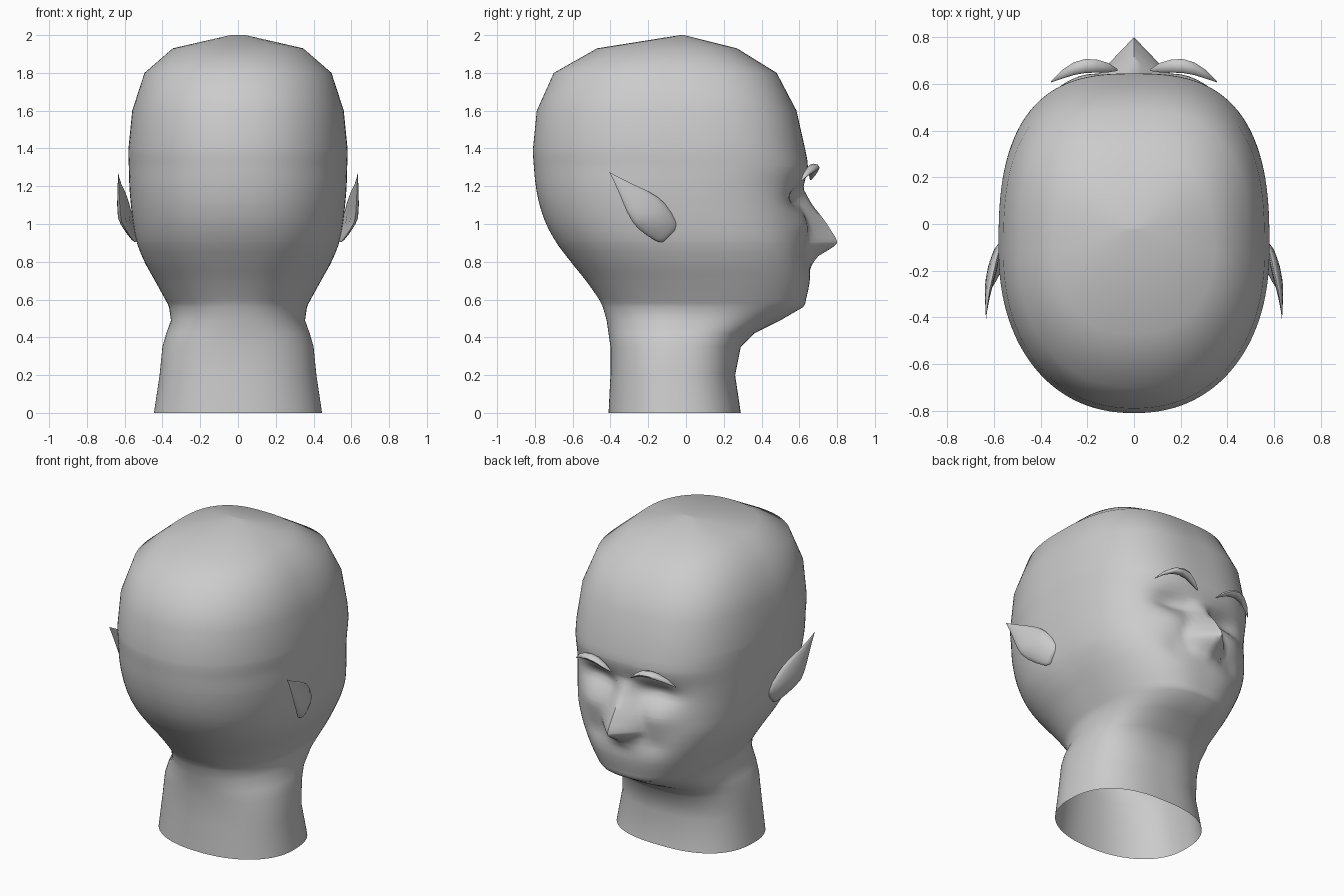
import bpy, bmesh, math
from mathutils import Vector

cube = bpy.data.objects.get("Cube")
if cube:
    bpy.data.objects.remove(cube, do_unlink=True)

clay = bpy.data.materials.new("grey_clay")
clay.use_nodes = True
GREY = (0.6, 0.6, 0.6, 1)
clay.diffuse_color = GREY
clay.node_tree.nodes["Principled BSDF"].inputs["Base Color"].default_value = GREY


def curve(table, t, col=1):
    """Smooth lookup through rows sorted by their first value."""
    t = min(max(t, table[0][0]), table[-1][0])
    last = len(table) - 1
    i = next(k for k in range(last) if t <= table[k + 1][0])

    def slope(k):
        a, b = table[max(k - 1, 0)], table[min(k + 1, last)]
        return (b[col] - a[col]) / (b[0] - a[0])

    a, b = table[i], table[i + 1]
    h = b[0] - a[0]
    u = (t - a[0]) / h
    ease = u * u * (3 - 2 * u)
    return (a[col] + (b[col] - a[col]) * ease
            + h * u * (1 - u) * ((1 - u) * slope(i) - u * slope(i + 1)))


def loft(name, rings, cap_start=False, cap_end=False, angle=60):
    """Skin a list of closed rings and shade the result smooth."""
    bm = bmesh.new()
    loops = [[bm.verts.new(p) for p in ring] for ring in rings]
    n = len(loops[0])
    for a, b in zip(loops, loops[1:]):
        for i in range(n):
            j = (i + 1) % n
            bm.faces.new((a[i], a[j], b[j], b[i]))
    if cap_start:
        bm.faces.new(loops[0][::-1])
    if cap_end:
        bm.faces.new(loops[-1])
    bmesh.ops.recalc_face_normals(bm, faces=bm.faces)
    mesh = bpy.data.meshes.new(name)
    bm.to_mesh(mesh)
    bm.free()
    obj = bpy.data.objects.new(name, mesh)
    bpy.context.collection.objects.link(obj)
    mesh.materials.append(clay)
    bpy.ops.object.select_all(action='DESELECT')
    obj.select_set(True)
    bpy.context.view_layer.objects.active = obj
    bpy.ops.object.shade_smooth_by_angle(angle=math.radians(angle))


# Head and neck: height, half width, back y, face y, roundness of the face side
PROFILE = [
    (0, .445, -.41, .29, 2.5), (.2, .415, -.4, .26, 2.5), (.35, .4, -.4, .29, 2.5),
    (.42, .38, -.41, .36, 2.4), (.49, .355, -.42, .5, 2.4), (.56, .365, -.44, .62, 2.4),
    (.6, .385, -.46, .635, 2.5), (.7, .44, -.53, .655, 2.6), (.8, .495, -.61, .655, 2.7),
    (.9, .535, -.685, .645, 2.8), (1, .555, -.74, .635, 2.8), (1.1, .567, -.775, .625, 2.8),
    (1.2, .575, -.795, .625, 2.8), (1.3, .578, -.805, .645, 2.75), (1.4, .58, -.81, .63, 2.75),
    (1.6, .56, -.79, .585, 2.8), (1.8, .495, -.7, .48, 2.8), (1.93, .345, -.47, .27, 2.7),
    (2, .04, -.03, -.01, 2)]
# Nose ridge: height, y of ridge, half width at the cheek
NOSE = [(.78, .665, .1), (.83, .7, .12), (.86, .75, .13), (.9, .8, .15), (.97, .765, .14),
        (1.03, .725, .12), (1.1, .67, .1), (1.18, .625, .08)]


def bump(x, z, cx, cz, sx, sz):
    return math.exp(-((abs(x) - cx) / sx) ** 2 - ((z - cz) / sz) ** 2)


def head_ring(z, count=128):
    w, back, face, power = (curve(PROFILE, z, c) for c in (1, 2, 3, 4))
    mid = back + (face - back) * .49
    ring = []
    for i in range(count):
        phi = 2 * math.pi * i / count
        s = math.sin(phi)
        front = math.cos(phi) >= 0
        n = power if front else 2.2
        depth = max(0, 1 - abs(s) ** n) ** (1 / n)
        x = w * s
        y = mid + depth * ((face if front else back) - mid)
        if front:
            # Eye sockets, cheeks, mouth and nose
            y -= .06 * bump(x, z, .2, 1.14, .13, .06)
            y += .02 * bump(x, z, .22, .99, .12, .07)
            y -= .015 * bump(x, z, .2, .82, .08, .06)
            if NOSE[0][0] <= z <= NOSE[-1][0]:
                slope = max(0, 1 - abs(x) / curve(NOSE, z, 2))
                y += max(0, curve(NOSE, z) - y) * slope
        ring.append((x, y, z))
    return ring


heights = {row[0] for row in PROFILE} | {row[0] for row in NOSE}
heights |= {round(.58 + .025 * i, 3) for i in range(33)}
loft("head_and_neck", [head_ring(z) for z in sorted(heights)], cap_end=True)

# Pointed ears: distance along the ear, half width
EAR = [(0, .05), (.012, .064), (.03, .074), (.08, .088), (.14, .097), (.19, .094), (.25, .078),
       (.33, .047), (.4, .021), (.44, .008), (.463, .001)]
EAR_X = [(-.39, .633), (-.3, .622), (-.2, .6), (-.12, .58), (-.055, .555)]


def ear_rings(side):
    base, along, across = Vector((-.085, .94)), Vector((-.69, .72)), Vector((.72, .69))
    rings = []
    for t, half in EAR:
        ring = []
        for i in range(20):
            a = 2 * math.pi * i / 20
            p = base + along * t + across * half * math.cos(a)
            thick = .3 if math.sin(a) > 0 else .12
            # The lower rim tucks in towards the jaw
            x = curve(EAR_X, p.x) - .35 * max(0, 1.02 - p.y) + half * thick * math.sin(a)
            ring.append((side * x, p.x, p.y))
        rings.append(ring)
    return rings


# Arched brows: x, y, z, thickness
BROW = [(.07, .66, 1.235, .004), (.11, .67, 1.265, .02), (.16, .677, 1.292, .028),
        (.21, .677, 1.3, .03), (.26, .665, 1.292, .027), (.31, .64, 1.268, .018),
        (.355, .61, 1.23, .003)]


def brow_rings(side):
    return [[(side * x, y + r * math.cos(k * math.pi / 4), z + .65 * r * math.sin(k * math.pi / 4))
             for k in range(8)] for x, y, z, r in BROW]


for side, label in ((1, "left"), (-1, "right")):
    loft(label + "_ear", ear_rings(side), True, True)
    loft(label + "_brow", brow_rings(side), True, True)
